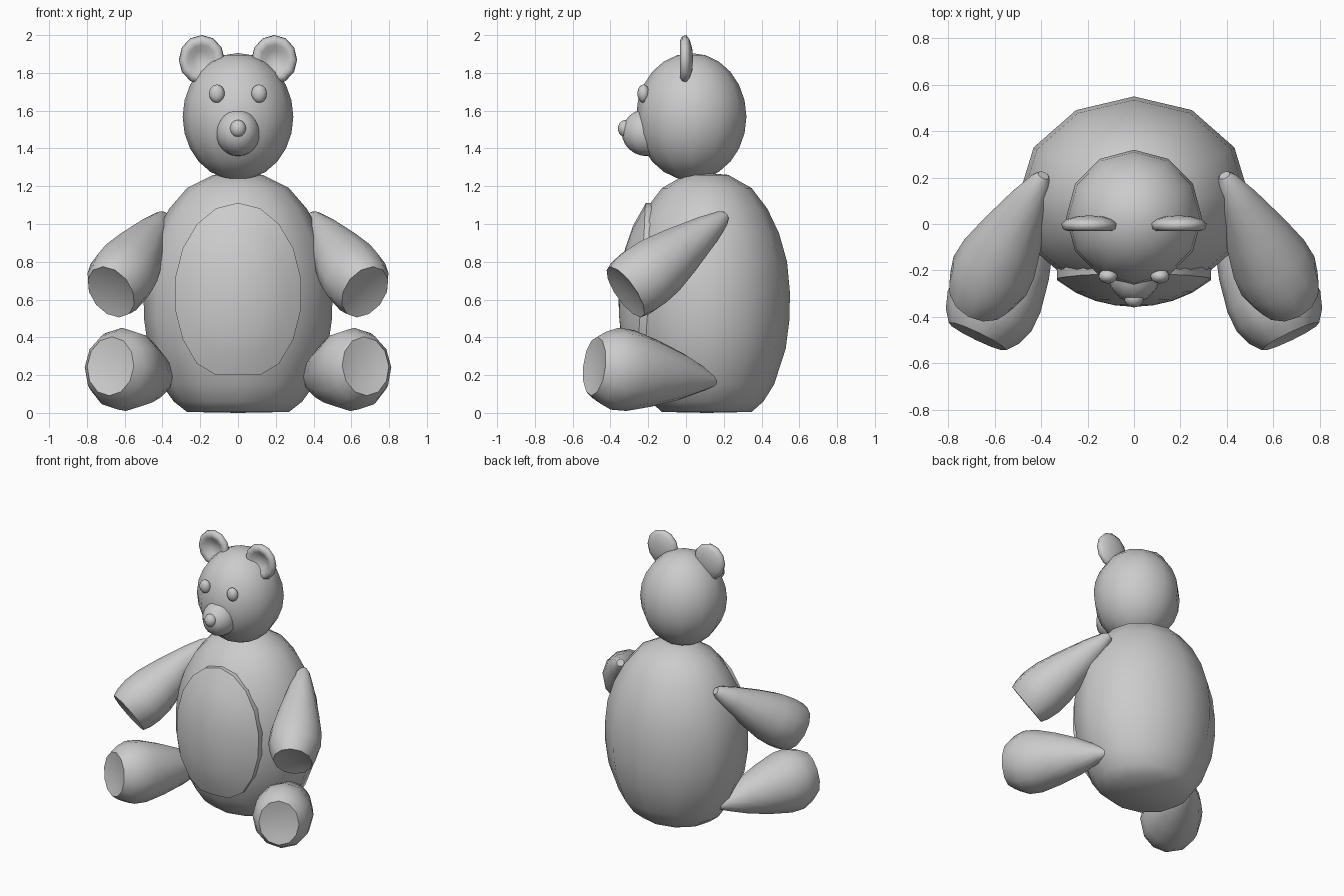
import bpy, bmesh, math
from mathutils import Vector, Matrix

if "Cube" in bpy.data.objects:
    bpy.data.objects.remove(bpy.data.objects["Cube"])

TAU = 2 * math.pi


def finish(name, bm, mirror=False, angle=50):
    bmesh.ops.recalc_face_normals(bm, faces=bm.faces)
    me = bpy.data.meshes.new(name)
    bm.to_mesh(me)
    bm.free()
    ob = bpy.data.objects.new(name, me)
    bpy.context.collection.objects.link(ob)
    bpy.ops.object.select_all(action='DESELECT')
    ob.select_set(True)
    bpy.context.view_layer.objects.active = ob
    bpy.ops.object.shade_smooth_by_angle(angle=math.radians(angle))
    if mirror:
        mod = ob.modifiers.new("Mirror", 'MIRROR')
        mod.use_mirror_merge = False
    return ob


def loft(rings):
    """Skin closed rings of points; a one-point ring makes a fan."""
    bm = bmesh.new()
    vs = [[bm.verts.new(p) for p in r] for r in rings]
    for a, b in zip(vs, vs[1:]):
        n = max(len(a), len(b))
        for i in range(n):
            j = (i + 1) % n
            if len(a) == 1:
                bm.faces.new((a[0], b[i], b[j]))
            elif len(b) == 1:
                bm.faces.new((a[i], a[j], b[0]))
            else:
                bm.faces.new((a[i], a[j], b[j], b[i]))
    return bm


def ring(c, u, v, n=12):
    if u.length < 1e-6:
        return [c]
    return [c + u * math.cos(TAU * i / n) + v * math.sin(TAU * i / n) for i in range(n)]


def ellipsoid(name, centre, size, mirror=False, seg=12, rings=12):
    bm = bmesh.new()
    bmesh.ops.create_uvsphere(bm, u_segments=seg, v_segments=rings, radius=1,
                              matrix=Matrix.Translation(centre) @ Matrix.Diagonal((*size, 1)))
    return finish(name, bm, mirror)


def limb(name, start, end, prof):
    """Tapered limb; prof rows are (fraction along, sideways radius, upright radius)."""
    a, b = Vector(start), Vector(end)
    d = (b - a).normalized()
    h = d.cross(Vector((0, 0, 1))).normalized()
    v = h.cross(d)
    return finish(name, loft([ring(a.lerp(b, t), h * rh, v * rv) for t, rh, rv in prof]), True, 42)


# Body: turned profile (radius, height), squashed front to back
CY, SQ = 0.11, 0.88
BODY = [(0, 0), (.27, .005), (.34, .06), (.405, .15), (.475, .34), (.498, .5), (.5, .64),
        (.483, .8), (.435, .95), (.365, 1.08), (.27, 1.19), (.13, 1.26), (0, 1.27)]
finish("body", loft([ring(Vector((0, CY, z)), Vector((r, 0, 0)), Vector((0, r * SQ, 0)))
                     for r, z in BODY]), angle=60)


def body_front(x, z):
    for (r0, z0), (r1, z1) in zip(BODY, BODY[1:]):
        if z0 <= z <= z1:
            r = r0 + (r1 - r0) * (z - z0) / (z1 - z0)
            return CY - SQ * math.sqrt(max(r * r - x * x, 0))


# Tummy panel: raised oval following the body, with a flat lower edge
def panel_ring(s, depth):
    pts = []
    for i in range(18 if s else 1):
        a = TAU * (i + .5) / 18 if s else 0
        x = .338 * s * math.cos(a)
        z = .63 + s * max(.482 * math.sin(a), -.43)
        pts.append(Vector((x, body_front(x, z) + depth, z)))
    return pts


finish("tummy_panel", loft([panel_ring(1, .08), panel_ring(1, -.025), panel_ring(.75, -.027),
                            panel_ring(.5, -.027), panel_ring(.25, -.027), panel_ring(0, -.027)]))

# Head and face
ellipsoid("head", (0, .028, 1.568), (.293, .292, .337))
ellipsoid("muzzle", (0, -.205, 1.484), (.117, .135, .125))
ellipsoid("nose", (0, -.32, 1.505), (.043, .04, .046))
ellipsoid("eyes", (.112, -.225, 1.69), (.041, .032, .048), True)

# Ears: turned discs with a dished front
EAR = [(0, .037), (.055, .033), (.1, .02), (.124, .002), (.118, -.02), (.098, -.031),
       (.075, -.024), (.045, 0), (0, .008)]
finish("ears", loft([ring(Vector((.192, y, 1.87)), Vector((r * .98, 0, 0)), Vector((0, 0, r * 1.05)))
                     for r, y in EAR]), True, 70)

# Limbs ending in slightly dished pads
limb("arms", (.39, .21, 1.045), (.672, -.32, .64),
     [(0, 0, 0), (.0, .025, .025), (.04, .045, .045), (.2, .085, .085), (.48, .14, .14), (.68, .172, .172),
      (.82, .178, .18), (.93, .158, .176), (1, .132, .162), (.985, .09, .11), (.975, 0, 0)])
limb("legs", (.37, .15, .17), (.675, -.485, .247),
     [(0, 0, 0), (.0, .03, .03), (.08, .06, .06), (.28, .122, .125), (.5, .172, .177), (.7, .2, .215),
      (.83, .2, .218), (.93, .175, .19), (1, .137, .157), (.985, .09, .1), (.975, 0, 0)])
